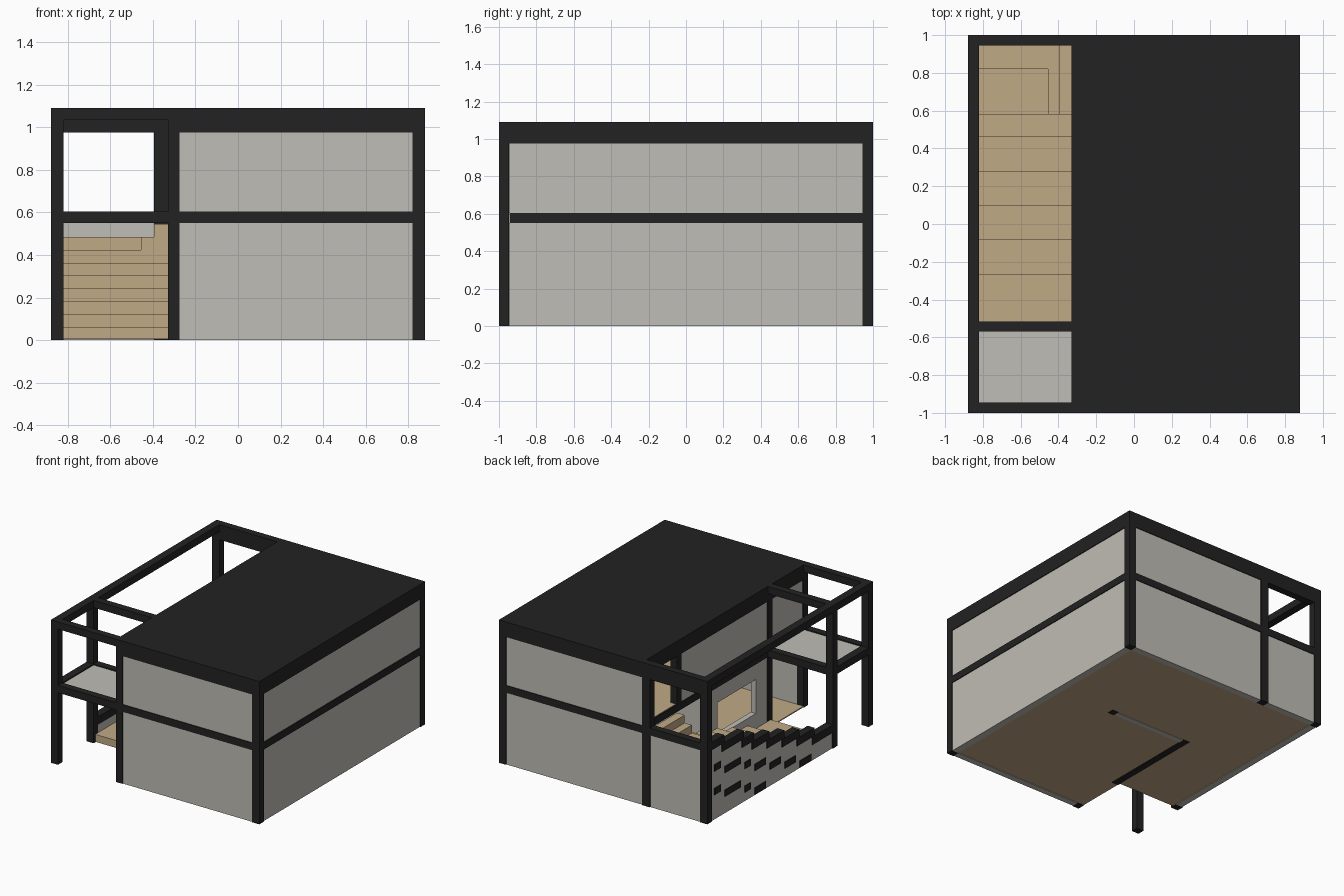
import bpy, bmesh
from mathutils import Vector

if "Cube" in bpy.data.objects:
    bpy.data.objects.remove(bpy.data.objects["Cube"])


def material(name, rgb):
    m = bpy.data.materials.new(name)
    m.use_nodes = True
    m.diffuse_color = (*rgb, 1)
    m.node_tree.nodes["Principled BSDF"].inputs["Base Color"].default_value = (*rgb, 1)
    return m


BLACK = material("charcoal", (0.016, 0.016, 0.016))
GREY = material("warm grey", (0.53, 0.51, 0.465))
TAN = material("light wood", (0.53, 0.40, 0.24))


def boxes(name, mat, parts):
    """One object from boxes given as (x0, x1, y0, y1, z0, z1)."""
    bm = bmesh.new()
    for x0, x1, y0, y1, z0, z1 in parts:
        size = Vector((x1 - x0, y1 - y0, z1 - z0))
        mid = Vector((x0 + x1, y0 + y1, z0 + z1)) / 2
        for v in bmesh.ops.create_cube(bm, size=1)["verts"]:
            v.co = v.co * size + mid
    mesh = bpy.data.meshes.new(name)
    bm.to_mesh(mesh)
    bm.free()
    mesh.materials.append(mat)
    ob = bpy.data.objects.new(name, mesh)
    bpy.context.collection.objects.link(ob)
    return ob


X, Y, T = 0.88, 1.0, 0.055           # half width, half depth, frame thickness
XI, YI = X - 0.06, Y - T             # inner faces of the outer frame
XM, XC = -0.33, -0.395               # edge of the enclosed block, rear column edge
F0, F1 = 0.55, 0.605                 # upper floor band
R0, R1 = 0.975, 1.09                 # roof band
M0, M1 = -0.57, -0.515               # middle post line
IN = 0.006                           # panel inset

# Main posts
boxes("posts", BLACK, [
    (-X, -XI, -Y, -YI, 0, R1), (-X, -XI, YI, Y, 0, R1),
    (XI, X, -Y, -YI, 0, R1), (XI, X, YI, Y, 0, R1),
    (XM, XM + T, -Y, -YI, 0, R0), (XC, XM, YI, Y, 0, R1),
    (-X, -XI, M0, M1, 0, R1), (XM, XM + T, M0, M1, 0, R0),
    (XM, XM + T, 0.525, 0.58, F1, R0)])

# Floor band beams
boxes("floor_beams", BLACK, [
    (-XI, XI, -Y, -YI, F0, F1), (-XI, XI, YI, Y, F0, F1),
    (XI, X, -YI, YI, F0, F1), (-X, -XI, -YI, M0, F0, F1),
    (-XI, XM, M0, M1, F0, F1), (XM, XM + T, -YI, YI, F0, F1)])

# Roof and open pergola beams
boxes("roof", BLACK, [(XM, X, -Y, Y, R0, R1)])
boxes("pergola_beams", BLACK, [
    (-XI, XM, -Y, -YI, 1.035, R1), (-XI, XM, M0, M1, 1.035, R1),
    (-X, -XI, -YI, YI, 1.035, R1), (-XI, XM, YI, Y, R0, R1)])

# Outer wall panels, both storeys
walls = []
for z0, z1 in ((0, F0), (F1, R0)):
    walls += [(XM + T, XI, -Y + IN, -YI, z0, z1),
              (XM, XI, YI, Y - IN, z0, z1),
              (XI, X - IN, -YI, YI, z0, z1)]
walls.append((-XI, XC, YI, Y - IN, 0, F0))
boxes("outer_walls", GREY, walls)

# Upper inner wall and balcony wall
boxes("upper_inner_wall", GREY, [
    (XM + IN, XM + T - IN, -YI, M0, F1, R0),
    (XM + IN, XM + T - IN, M1, 0.525, F1, R0)])

# Lower inner wall with a window opening
W0, W1, H0, H1 = -0.38, 0.08, 0.17, 0.43
boxes("lower_inner_wall", GREY, [
    (XM + IN, XM + T - IN, M1, W0, 0.05, F0),
    (XM + IN, XM + T - IN, W1, 0.165, 0.05, F0),
    (XM + IN, XM + T - IN, W0, W1, 0.05, H0),
    (XM + IN, XM + T - IN, W0, W1, H1, F0)])
boxes("inner_wall_frame", BLACK, [
    (XM + 0.001, XM + T, M1, 0.165, 0, 0.05),
    (XM + 0.001, XM + T, 0.165, 0.215, 0, F0),
    (0.325, 0.375, 0.165, 0.215, 0, F0)])
boxes("partition", GREY, [(XM + T, 0.325, 0.171, 0.209, 0, F0)])

# Floors and balcony deck
boxes("ground_floor", TAN, [(XM, XI, -YI, YI, 0.004, 0.012)])
boxes("upper_floor", TAN, [(XM + 0.01, XI, -YI, YI, F0 + 0.02, F1 + 0.003)])
boxes("balcony_deck", GREY, [(-XI, XM, -YI, M0, F0 + 0.01, F1 - 0.008)])

# Stairs: straight flight, then a turn into the upper floor
RISE = 0.0605
edges = [M0 + 0.02, -0.27, -0.085, 0.095, 0.275, 0.46, 0.58, 0.82, YI]
stairs = [(-XI, XM, edges[i], edges[i + 1], 0.004, RISE * (i + 1)) for i in range(6)]
stairs += [(-XI, -0.455, 0.58, 0.82, 0.004, RISE * 7),
           (-XI, XC, 0.82, YI, 0.004, RISE * 8),
           (-0.455, XC, 0.58, 0.82, 0.004, RISE * 8),
           (XC, XM, 0.58, YI, 0.004, RISE * 9)]
boxes("stairs", TAN, stairs)

# Stepped parapet with dark caps and rows of dark slots
parapet, caps, slots = [], [], []
for i in range(8):
    y0, y1, z = max(edges[i], M1), edges[i + 1], RISE * (i + 1)
    parapet.append((-X + IN, -XI, y0, y1, 0, z + RISE))
    caps.append((-X, -XI, max(y0 - 0.025, M1), y1, z + RISE, z + 2 * RISE))
    for drop in (0.09, 0.27):
        if z - drop > 0.02:
            slots.append((-X, -X + 0.009, y0 + 0.015, y1 - 0.035,
                          max(z - drop - 0.025, 0), z - drop + 0.025))
boxes("stair_parapet", GREY, parapet)
boxes("parapet_caps", BLACK, caps)
boxes("parapet_slots", BLACK, slots)
